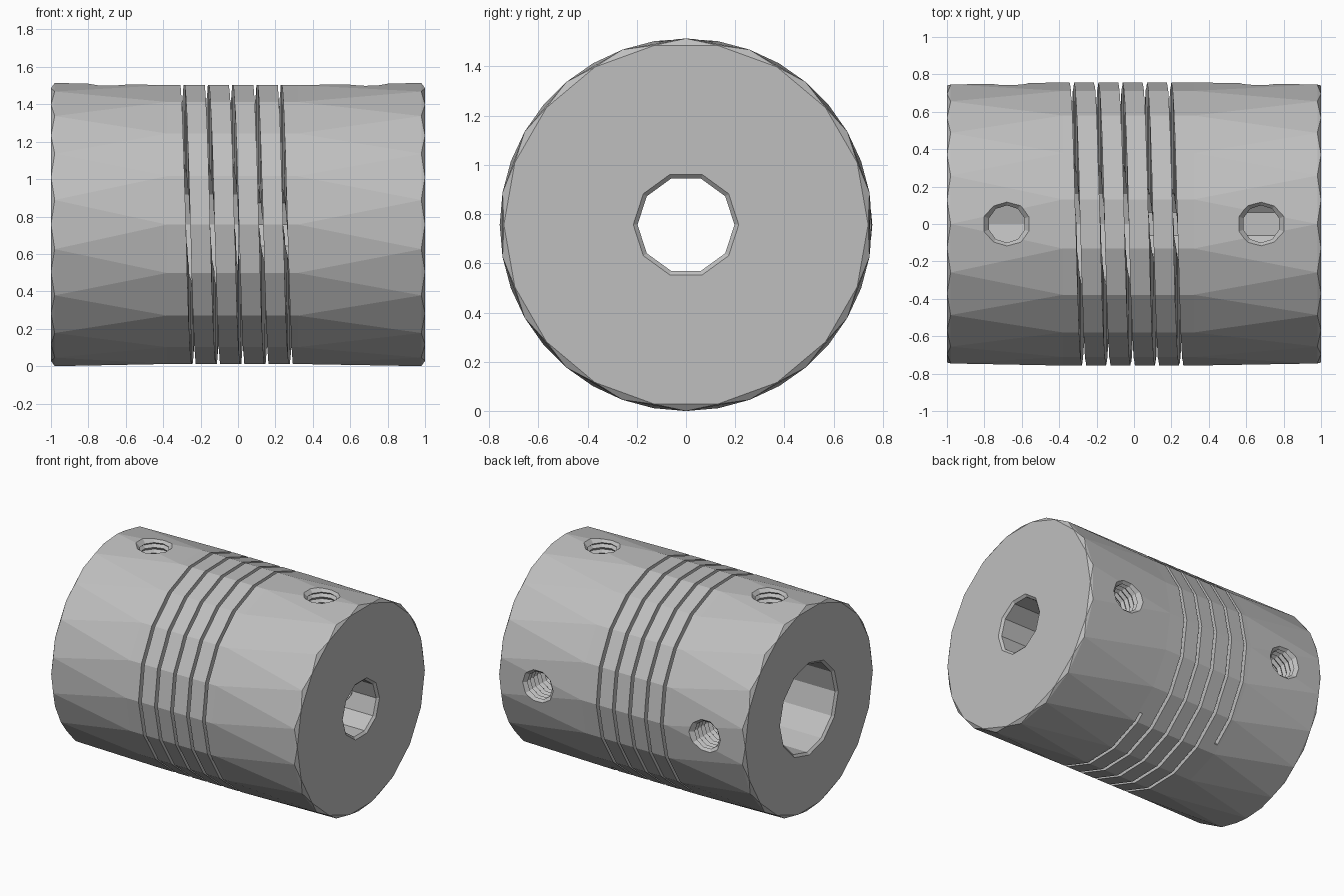
import bpy, bmesh, math
from mathutils import Matrix, Vector

RADIUS = 0.757
cube = bpy.data.objects.get("Cube")
if cube:
    bpy.data.objects.remove(cube, do_unlink=True)

metal = bpy.data.materials.new("brushed aluminium grey")
metal.use_nodes = True
GREY = (0.52, 0.52, 0.52, 1)
metal.diffuse_color = GREY
metal.node_tree.nodes["Principled BSDF"].inputs["Base Color"].default_value = GREY


def make_object(name, bm, matrix=Matrix.Identity(4)):
    bmesh.ops.recalc_face_normals(bm, faces=bm.faces[:])
    bm.transform(Matrix.Translation((0, 0, RADIUS)) @ matrix)
    mesh = bpy.data.meshes.new(name)
    bm.to_mesh(mesh)
    bm.free()
    mesh.materials.append(metal)
    obj = bpy.data.objects.new(name, mesh)
    bpy.context.scene.collection.objects.link(obj)
    return obj


def loft(name, rings, sides, matrix=Matrix.Identity(4)):
    """Closed solid along x from rings of (x, radius, half-step turn)."""
    bm = bmesh.new()
    loops = []
    for x, r, turn in rings:
        angles = [math.tau * (i + turn / 2) / sides for i in range(sides)]
        loops.append([bm.verts.new((x, r * math.cos(a), r * math.sin(a))) for a in angles])
    for k in range(len(rings) - 1):
        a, b = loops[k], loops[k + 1]
        ta, tb = rings[k][2], rings[k + 1][2]
        for i in range(sides):
            j = (i + 1) % sides
            if ta == tb:
                bm.faces.new((a[i], a[j], b[j], b[i]))
            else:
                if ta < tb:
                    lo, hi = a, b
                else:
                    lo, hi = b, a
                bm.faces.new((lo[i], lo[j], hi[i]))
                bm.faces.new((hi[i], lo[j], hi[j]))
    bm.faces.new(loops[0])
    bm.faces.new(loops[-1])
    return make_object(name, bm, matrix)


def cut(target, cutter):
    cutter.hide_render = True
    mod = target.modifiers.new(cutter.name, "BOOLEAN")
    mod.operation = "DIFFERENCE"
    mod.solver = "EXACT"
    mod.object = cutter
    bpy.context.view_layer.objects.active = target
    bpy.ops.object.modifier_apply(modifier=mod.name)
    bpy.data.objects.remove(cutter, do_unlink=True)


# Faceted body with chamfered ends
body = loft("coupling_body", [
    (-1, 0.74, 0), (-0.98, RADIUS, 1), (-0.38, RADIUS, 0),
    (0.32, RADIUS, 0), (0.98, RADIUS, 1), (1, 0.74, 0)], 18)

# Small bore on one end, large bore on the other, both chamfered
cut(body, loft("small_bore", [(-0.1, 0.197, 0), (0.985, 0.197, 0), (1.005, 0.22, 0)], 10))
cut(body, loft("large_bore", [(-1.005, 0.345, 0), (-0.985, 0.322, 0), (0, 0.322, 0)], 12))

# Threaded set screw holes, on the top and the back at each end
thread = [(0.1, 0.1, 0)]
for k in range(15):
    x = 0.13 + 0.04 * k
    thread += [(x, 0.1, 0), (x + 0.02, 0.118, 0)]
thread += [(0.725, 0.1, 0), (0.765, 0.14, 0)]
for x in (-0.68, 0.68):
    for direction in ((0, 1, 0), (0, 0, 1)):
        turn = Vector((1, 0, 0)).rotation_difference(Vector(direction)).to_matrix().to_4x4()
        cut(body, loft("screw_hole", thread, 10, Matrix.Translation((x, 0, 0)) @ turn))

# Helical flexure slit, five turns, open into the bore
PITCH, TURNS, STEPS, HALF = 0.13, 5, 18, 0.0115
start = math.radians(-55)
bm = bmesh.new()
sections = []
for i in range(TURNS * STEPS + 1):
    a = start + math.tau * i / STEPS
    x = -0.332 + PITCH * a / math.tau
    sections.append([bm.verts.new((x + dx, r * math.cos(a), r * math.sin(a)))
                     for dx, r in ((-HALF, 0.15), (HALF, 0.15), (HALF, 0.85), (-HALF, 0.85))])
for s, t in zip(sections, sections[1:]):
    for i in range(4):
        j = (i + 1) % 4
        bm.faces.new((s[i], s[j], t[j], t[i]))
bm.faces.new(sections[0])
bm.faces.new(sections[-1])
bmesh.ops.triangulate(bm, faces=bm.faces[:])
cut(body, make_object("helical_slit", bm))

for poly in body.data.polygons:
    poly.use_smooth = False
    poly.material_index = 0
